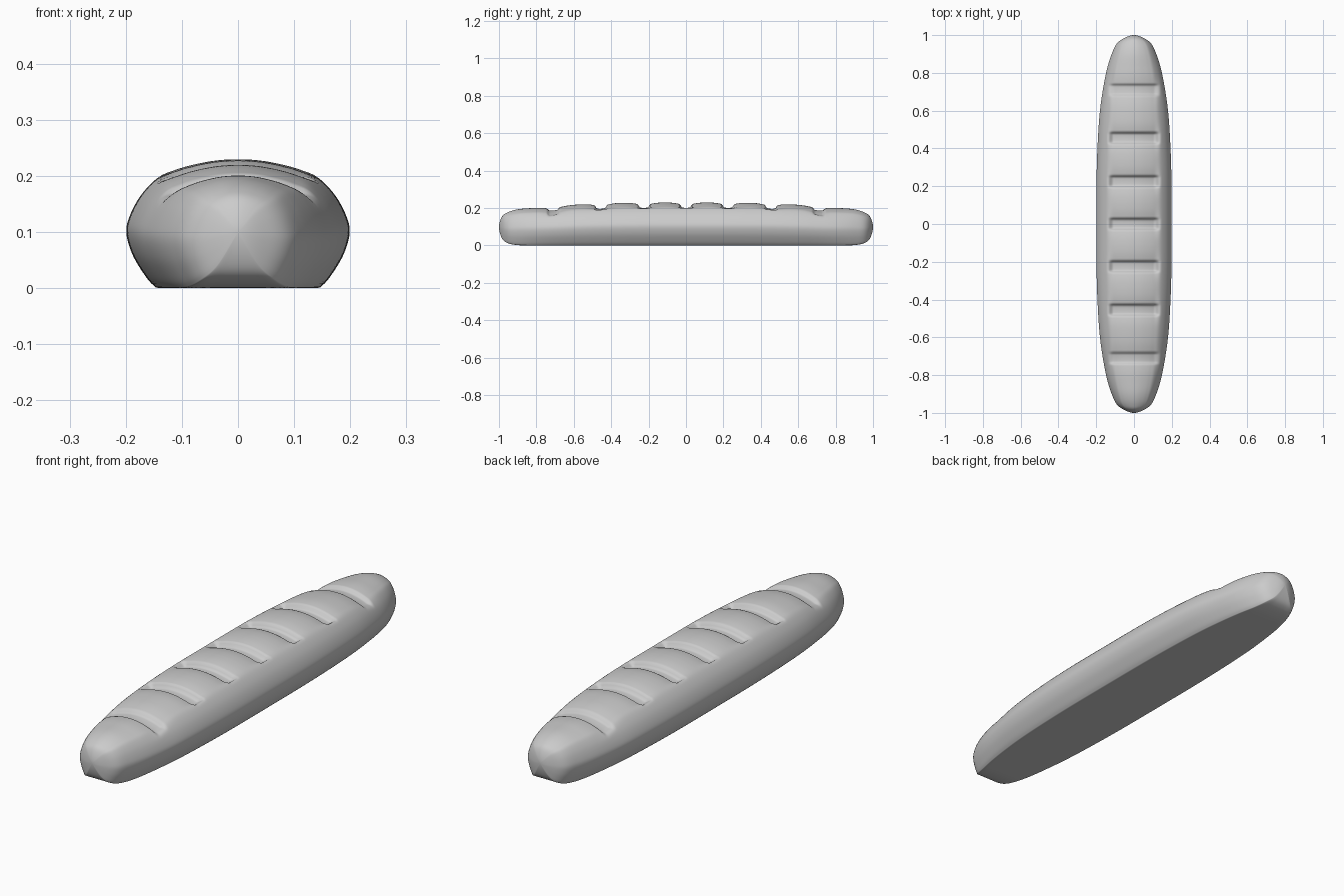
import bpy, bmesh, math

if "Cube" in bpy.data.objects:
    bpy.data.objects.remove(bpy.data.objects["Cube"])

# Stations from middle to tip: y, half width, top z, bottom z
STATIONS = [(0, .199, .23, 0), (.25, .198, .2295, 0), (.45, .191, .225, 0),
            (.6, .18, .217, 0), (.72, .163, .206, 0), (.82, .143, .2, 0),
            (.9, .118, .193, .002), (.955, .091, .176, .013),
            (.985, .05, .152, .04), (1, 0, .1, .1)]
# Half cross-section, top to bottom: x / half width, height fraction
SECTION = [(0, 1), (.2, .99), (.4, .958), (.57, .915), (.72, .855), (.87, .72),
           (.97, .56), (1, .43), (.95, .27), (.85, .12), (.76, .025),
           (.68, 0), (.35, 0), (0, 0)]
SLASHES = [-.71, -.455, -.225, 0, .225, .455, .71]


def spline(pts, steps, first, last):
    """Catmull-Rom through pts, with given phantom end points."""
    p = [first] + pts + [last]
    out = []
    for i in range(1, len(p) - 2):
        for k in range(steps):
            t = k / steps
            out.append(tuple(
                .5 * (2 * b + (c - a) * t + (2 * a - 5 * b + 4 * c - d) * t * t
                      + (3 * b - a - 3 * c + d) * t ** 3)
                for a, b, c, d in zip(p[i - 1], p[i], p[i + 1], p[i + 2])))
    return out + [pts[-1]]


def fade(v, a, b):
    t = min(1, max(0, (v - a) / (b - a)))
    return 1 - t * t * (3 - 2 * t)


def station_at(curve, y):
    for a, b in zip(curve, curve[1:]):
        if y <= b[0]:
            t = (y - a[0]) / (b[0] - a[0])
            return [p + (q - p) * t for p, q in zip(a, b)]
    return list(curve[-1])


# Smooth length profile and closed cross-section
m = STATIONS[1]
rail = spline(STATIONS, 12, (-m[0],) + m[1:], (.985, -.05, .048, .16))
half = spline(SECTION, 5, (-.2, .99), (-.35, 0))
ring = half + [(-x, t) for x, t in half[-2:0:-1]]

# Even stations along the body, the rail's own finer ones near the tips
ys = [i * .006 for i in range(150)] + [s[0] for s in rail if .9 <= s[0] < .9999]
ys = [-y for y in ys[:0:-1]] + ys


def slash_depth(x, y, t):
    if t < .6:
        return 0
    d = min(abs(y - s) for s in SLASHES)
    cut = .017 * fade(d, .02, .036) + .012 * math.exp(-(d / .055) ** 2)
    return cut * fade(abs(x), .105, .143) * (1 - .3 * fade(1 - abs(y), .3, .45))


# Loaf: lofted rings with the slashes pressed into the crust
bm = bmesh.new()
rings = []
for y in ys:
    _, w, zt, zb = station_at(rail, abs(y))
    loop = []
    for u, t in ring:
        x = u * w
        z = zb + (zt - zb) * t - slash_depth(x, y, t)
        loop.append(bm.verts.new((x, y, max(0, z))))
    rings.append(loop)
n = len(ring)
for a, b in zip(rings, rings[1:]):
    for i in range(n):
        j = (i + 1) % n
        bm.faces.new((a[i], a[j], b[j], b[i]))
# Rounded tips
for loop, y in ((rings[0], -1), (rings[-1], 1)):
    tip = bm.verts.new((0, y, .1))
    for i in range(n):
        bm.faces.new((loop[i], loop[(i + 1) % n], tip))
bmesh.ops.recalc_face_normals(bm, faces=bm.faces)
for f in bm.faces:
    f.smooth = True

mesh = bpy.data.meshes.new("bread_loaf")
bm.to_mesh(mesh)
bm.free()
loaf = bpy.data.objects.new("bread_loaf", mesh)
bpy.context.collection.objects.link(loaf)
